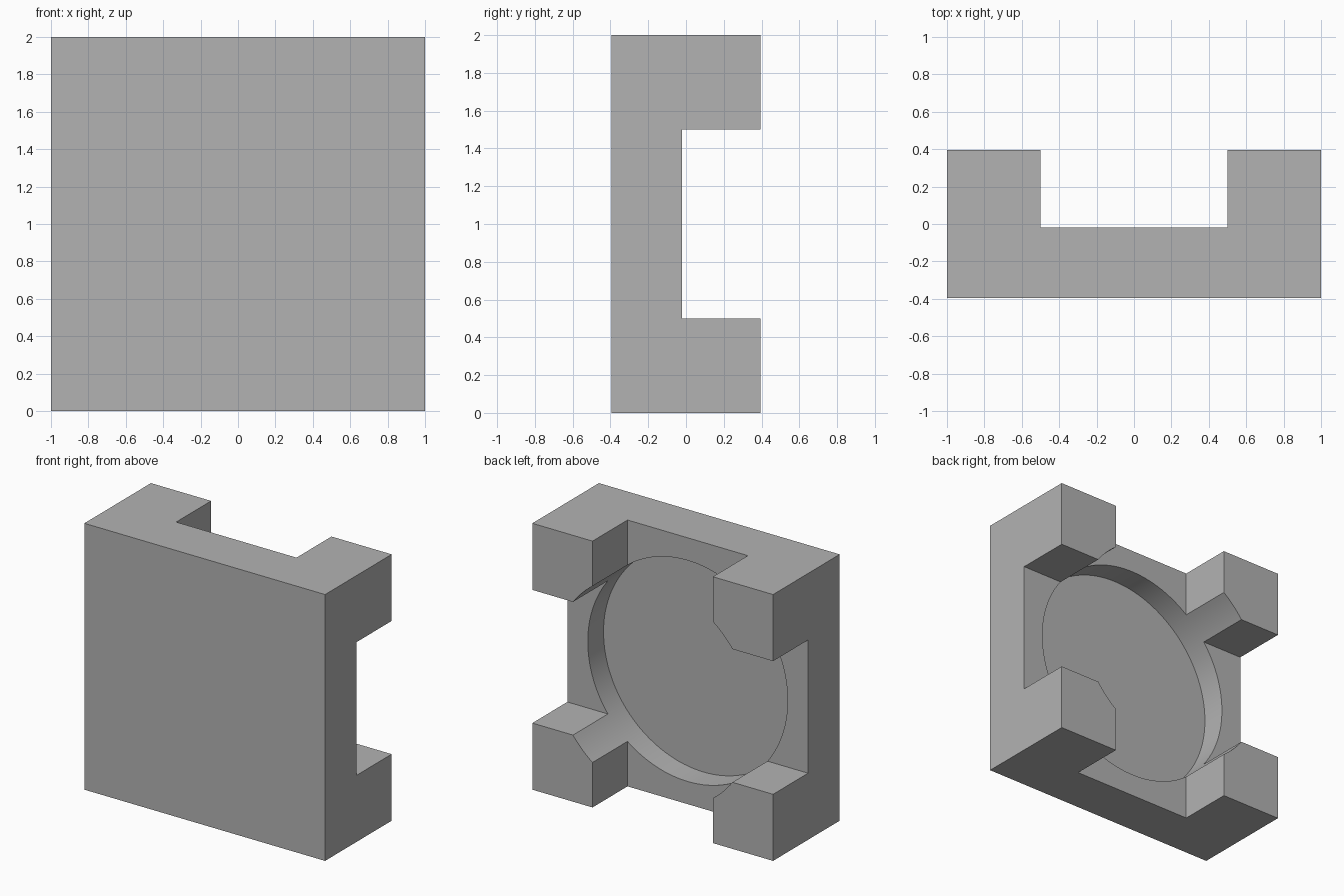
import bpy
import math

cube = bpy.data.objects.get("Cube")
if cube:
    bpy.data.objects.remove(cube, do_unlink=True)

HALF_DEPTH = 0.395
SLOT_FLOOR = -0.02
BORE_FLOOR = -0.207
BORE_RADIUS = 0.83
BACK = 0.6  # cutters overshoot the back face

grey = bpy.data.materials.new("plain_grey")
grey.use_nodes = True
colour = (0.45, 0.45, 0.45, 1)
grey.diffuse_color = colour
grey.node_tree.nodes["Principled BSDF"].inputs["Base Color"].default_value = colour


def box(name, size, y_min, y_max):
    """Box centred on x = 0, z = 1, spanning y_min to y_max."""
    bpy.ops.mesh.primitive_cube_add(size=1, location=(0, (y_min + y_max) / 2, 1))
    obj = bpy.context.object
    obj.name = name
    obj.scale = (size[0], y_max - y_min, size[1])
    bpy.ops.object.transform_apply(location=True, rotation=True, scale=True)
    return obj


# Solid block
block = box("bracket_block", (2, 2), -HALF_DEPTH, HALF_DEPTH)
block.data.materials.append(grey)

# Crossing slots that leave four corner posts
cutters = [
    box("upright_slot_cutter", (1, 3), SLOT_FLOOR, BACK),
    box("level_slot_cutter", (3, 1), SLOT_FLOOR, BACK),
]

# Round recess that also trims the inner corners of the posts
bpy.ops.mesh.primitive_cylinder_add(
    vertices=128, radius=BORE_RADIUS, depth=BACK - BORE_FLOOR,
    location=(0, (BACK + BORE_FLOOR) / 2, 1), rotation=(math.pi / 2, 0, 0))
bore = bpy.context.object
bore.name = "round_recess_cutter"
cutters.append(bore)

# Cut the block, then drop the cutters
bpy.ops.object.select_all(action="DESELECT")
block.select_set(True)
bpy.context.view_layer.objects.active = block
for cutter in cutters:
    cutter.hide_render = True
    mod = block.modifiers.new(cutter.name, "BOOLEAN")
    mod.operation = "DIFFERENCE"
    mod.solver = "EXACT"
    mod.object = cutter
    bpy.ops.object.modifier_apply(modifier=mod.name)
    bpy.data.objects.remove(cutter, do_unlink=True)

# Smooth recess wall, crisp edges elsewhere
bpy.ops.object.shade_smooth_by_angle(angle=math.radians(30))
